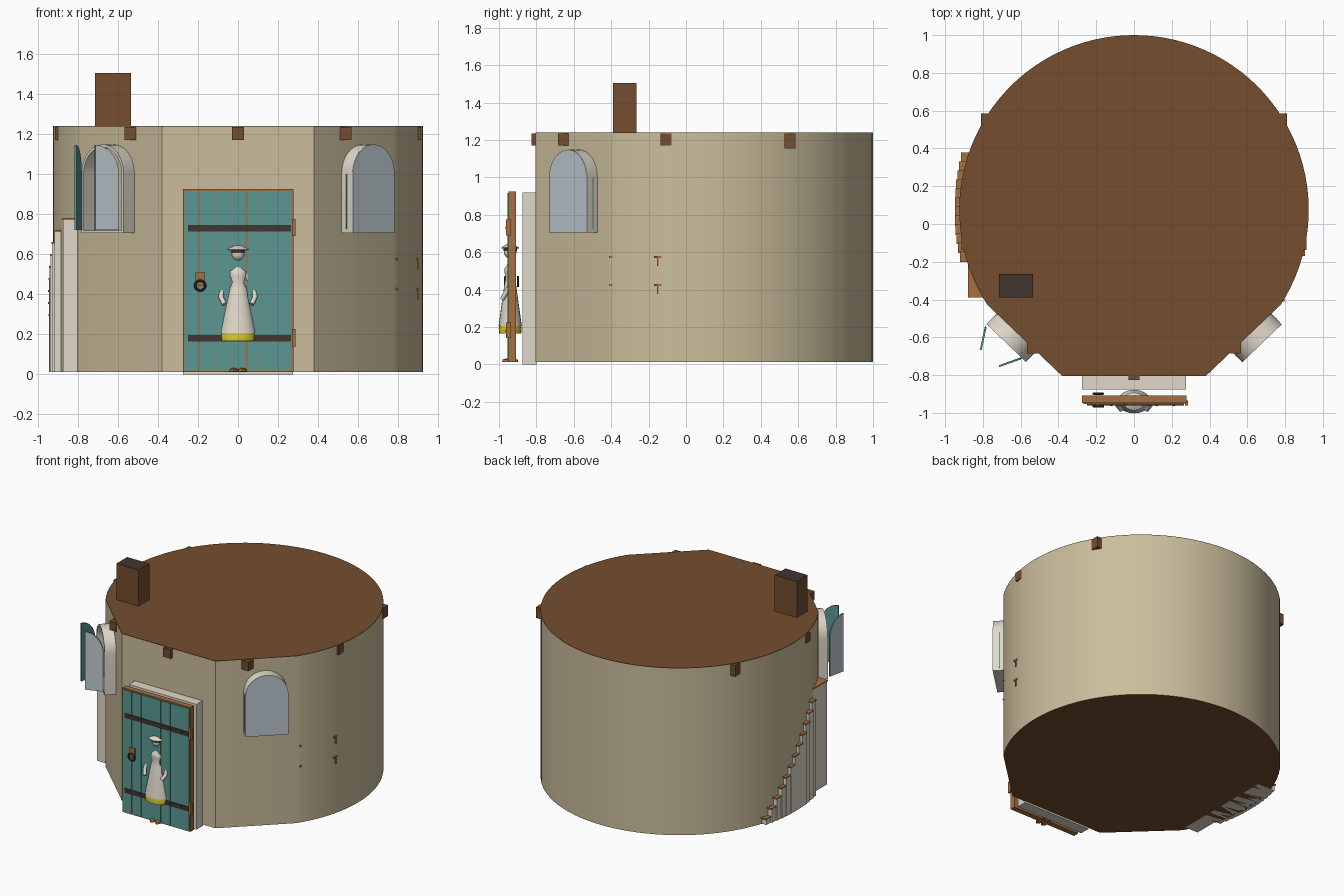
import bpy, bmesh, math
from mathutils import Matrix, Vector

cube = bpy.data.objects.get("Cube")
if cube:
    bpy.data.objects.remove(cube)


def material(name, r, g, b):
    lin = [(c / 255 / 12.92) if c < 10 else ((c / 255 + 0.055) / 1.055) ** 2.4 for c in (r, g, b)] + [1]
    m = bpy.data.materials.new(name)
    m.use_nodes = True
    m.diffuse_color = lin
    m.node_tree.nodes["Principled BSDF"].inputs["Base Color"].default_value = lin
    return m


PLASTER = material("plaster", 203, 190, 156)
BROWN = material("dark brown", 117, 77, 47)
WOOD = material("light wood", 166, 112, 62)
CREAM = material("cream", 224, 217, 202)
TEAL = material("teal paint", 90, 152, 147)
GLASS = material("pale blue", 190, 201, 208)
IRON = material("dark iron", 66, 53, 47)
YELLOW = material("yellow cloth", 215, 205, 45)


def finish(name, bm, mats, smooth=None):
    bmesh.ops.recalc_face_normals(bm, faces=bm.faces)
    me = bpy.data.meshes.new(name)
    bm.to_mesh(me)
    bm.free()
    ob = bpy.data.objects.new(name, me)
    bpy.context.collection.objects.link(ob)
    for m in mats:
        me.materials.append(m)
    if smooth:
        bpy.ops.object.select_all(action='DESELECT')
        ob.select_set(True)
        bpy.context.view_layer.objects.active = ob
        bpy.ops.object.shade_smooth_by_angle(angle=math.radians(smooth))
    return ob


def prism(name, pts, depth, mats, matrix=Matrix(), smooth=None):
    """Extrude an outline; mats = side, far cap, near cap."""
    bm = bmesh.new()
    low = [bm.verts.new((x, y, 0)) for x, y in pts]
    high = [bm.verts.new((x, y, depth)) for x, y in pts]
    for i in range(len(pts)):
        j = (i + 1) % len(pts)
        bm.faces.new((low[i], low[j], high[j], high[i]))
    bm.faces.new(high).material_index = min(1, len(mats) - 1)
    bm.faces.new(low[::-1]).material_index = min(2, len(mats) - 1)
    bm.transform(matrix)
    return finish(name, bm, mats, smooth)


def box(name, lo, hi, *mats):
    (x0, y0, z0), (x1, y1, z1) = lo, hi
    return prism(name, [(x0, y0), (x1, y0), (x1, y1), (x0, y1)], z1 - z0, mats,
                 Matrix.Translation((0, 0, z0)))


def upright(origin, u):
    """Frame whose x runs along u, y points up and z points out of the wall."""
    u = Vector((u[0], u[1], 0)).normalized()
    m = Matrix((u, (0, 0, 1), (u.y, -u.x, 0))).transposed().to_4x4()
    return Matrix.Translation(origin) @ m


def lathe(name, profile, loc, mat, squash=1.0, steps=20):
    bm = bmesh.new()
    vs = [bm.verts.new((r, 0, z)) for r, z in profile]
    es = [bm.edges.new(p) for p in zip(vs, vs[1:])]
    bmesh.ops.spin(bm, geom=vs + es, cent=(0, 0, 0), axis=(0, 0, 1), angle=math.tau, steps=steps)
    bmesh.ops.remove_doubles(bm, verts=bm.verts, dist=1e-5)
    bm.transform(Matrix.Translation(loc) @ Matrix.Diagonal((1, squash, 1, 1)))
    return finish(name, bm, [mat], 40)


# Round house with a flat front and two slanted front walls
CY, R = 0.075, 0.925
a0 = math.radians(-33)
arc = [(R * math.cos(a), CY + R * math.sin(a))
       for a in (a0 + (math.pi - 2 * a0) * i / 72 for i in range(73))]
outline = [(-0.38, -0.805), (0.38, -0.805)] + arc
prism("house_wall", outline, 1.225, [PLASTER, BROWN, BROWN], Matrix.Translation((0, 0, 0.012)), 30)
prism("roof", outline, 0.004, [BROWN], Matrix.Translation((0, 0, 1.236)))

# Chimney and roof beam ends
box("chimney", (-0.715, -0.39, 1.23), (-0.535, -0.265, 1.505), BROWN, IRON)
box("front_beam_end", (-0.03, -0.825, 1.17), (0.03, -0.7, 1.235), BROWN)
for s, side in ((1, "left"), (-1, "right")):
    for label, x, y, z in (("slant", 0.538, -0.655, 1.17), ("side", 0.886, -0.107, 1.17),
                           ("rear", 0.782, 0.555, 1.155)):
        box(f"{side}_{label}_beam_end", (s * x - 0.028, y - 0.03, z), (s * x + 0.028, y + 0.03, 1.235), BROWN)

# Arched windows standing out from the slanted walls
HW, SILL, SPRING = 0.145, 0.705, 1.003


def arch(w, base, n=16):
    return [(-w, base), (w, base)] + [
        (w * math.cos(math.pi * i / n), SPRING + w * math.sin(math.pi * i / n)) for i in range(n + 1)]


for s, side in ((1, "left"), (-1, "right")):
    frame = upright((s * 0.585, -0.535, 0), (0.72, s * 0.69))
    outer, inner = arch(HW, SILL), arch(HW - 0.014, SILL)
    prism(f"{side}_window_frame", outer[1:] + outer[:1] + inner[:1] + inner[:0:-1],
          0.132, [CREAM], frame, 30)
    prism(f"{side}_window_base", [(-HW, SILL), (HW, SILL), (HW, SILL + 0.012), (-HW, SILL + 0.012)],
          0.132, [CREAM], frame)
    prism(f"{side}_window_sill", [(-0.165, 0.698), (0.165, 0.698), (0.165, 0.712), (-0.165, 0.712)],
          0.04, [WOOD], frame)

# Closed shutters on the left window
closed = upright((0.585, -0.535, 0), (0.72, 0.69))
prism("closed_shutter", arch(HW - 0.001, SILL), 0.008, [CREAM, GLASS, TEAL],
      closed @ Matrix.Translation((0, 0, 0.126)), 30)
prism("closed_shutter_edge", [(-0.147, 0.725), (0.147, 0.725), (0.147, 1.0), (-0.147, 1.0)],
      0.007, [TEAL], closed @ Matrix.Translation((0, 0, 0.085)))

# Open shutter leaves on the right window
leaf = [(0, 0.72), (0.125, 0.72)] + [
    (0.125 * (1 - math.cos(t)), SPRING + 0.142 * math.sin(t))
    for t in (math.pi / 2 * (1 - i / 8) for i in range(9))]
prism("open_shutter_outer", leaf, 0.01, [TEAL, GLASS, TEAL], upright((-0.78, -0.545, 0), (-0.21, -0.98)))
prism("open_shutter_inner", leaf, 0.01, [TEAL, TEAL, GLASS], upright((-0.595, -0.715, 0), (-0.94, -0.34)))

# Outside stair that follows the round wall up to a landing
STEPS, Y0, Y1 = 12, 0.37, -0.2
run = (Y0 - Y1) / STEPS
for i in range(STEPS):
    yb = Y0 - i * run
    yf = yb - run
    near = min(max(CY, yf), yb)
    x = -math.sqrt(0.945 ** 2 - (near - CY) ** 2)
    top = 0.06 * (i + 1)
    box(f"step_{i + 1}", (x, yf, 0.012), (-0.77, yb, top - 0.01), CREAM)
    box(f"tread_{i + 1}", (x - 0.003, yf, top - 0.01), (-0.77, yb + 0.008, top), WOOD)
box("landing_base", (-0.875, -0.385, 0.012), (-0.77, -0.2, 0.77), CREAM)
box("landing_top", (-0.88, -0.39, 0.77), (-0.77, -0.19, 0.78), WOOD)

# Small wall brackets
for x, y in ((0.785, -0.39), (0.893, -0.15)):
    for z in (0.575, 0.425):
        box("bracket_bar", (x - 0.04, y - 0.02, z - 0.005), (x + 0.012, y + 0.02, z + 0.005), WOOD)
        box("bracket_post", (x - 0.04, y - 0.004, z - 0.05), (x + 0.012, y + 0.004, z), WOOD)

# Door surround
DW = 0.275
surround = upright((0, -0.80, 0), (1, 0))
prism("door_surround", [(-DW, 0), (-DW, 0.92), (DW, 0.92), (DW, 0), (DW - 0.03, 0),
                        (DW - 0.03, 0.89), (0.03 - DW, 0.89), (0.03 - DW, 0)], 0.075, [CREAM], surround)
box("threshold", (-DW, -0.875, 0), (DW, -0.80, 0.012), CREAM)

# Plank door with straps, hinges and ring knocker
box("door_back", (-DW, -0.948, 0.012), (DW + 0.002, -0.908, 0.925), WOOD)
pw = 2 * DW / 7
for i in range(7):
    x = -DW + i * pw
    left = 0.007 if i in (0, 1, 4) else 0.001
    right = 0.007 if i == 6 else 0.001
    box(f"door_plank_{i + 1}", (x + left, -0.954, 0.02), (x + pw - right, -0.94, 0.916), TEAL)
for z in (0.73, 0.18):
    box("door_strap", (-0.25, -0.96, z - 0.016), (0.265, -0.95, z + 0.016), IRON)
    box("door_hinge", (0.27, -0.962, z - 0.04), (0.287, -0.935, z + 0.045), WOOD)
    for x in (-0.21, -0.12, 0.12, 0.21):
        box("strap_stud", (x - 0.006, -0.964, z - 0.006), (x + 0.006, -0.955, z + 0.006), IRON)
box("knocker_plate", (-0.212, -0.962, 0.44), (-0.166, -0.95, 0.508), WOOD)
for y in (-0.966, -0.898):
    bpy.ops.mesh.primitive_torus_add(location=(-0.189, y, 0.443), rotation=(math.pi / 2, 0, 0),
                                     major_radius=0.025, minor_radius=0.006,
                                     major_segments=20, minor_segments=8)
    bpy.context.object.name = "knocker_ring"
    bpy.context.object.data.materials.append(IRON)

# Standing figure set into the door
FIG = (0, -0.94, 0)
lathe("figure_skirt", [(0, 0.165), (0.084, 0.165), (0.088, 0.19), (0.08, 0.22), (0, 0.22)], FIG, YELLOW, 0.7)
lathe("figure_dress", [(0.089, 0.205), (0.078, 0.26), (0.06, 0.35), (0.044, 0.43), (0.034, 0.46),
                       (0.043, 0.49), (0.042, 0.515), (0.02, 0.535), (0.012, 0.58)], FIG, CREAM, 0.7)
lathe("figure_head", [(0.034 * math.sin(math.pi * i / 8), 0.6 - 0.034 * math.cos(math.pi * i / 8))
                      for i in range(9)], FIG, CREAM)
lathe("figure_hair", [(0.036, 0.605), (0.037, 0.615), (0.028, 0.634), (0, 0.645)], FIG, IRON)
lathe("figure_hat", [(0, 0.645), (0.022, 0.643), (0.056, 0.624), (0.054, 0.62), (0.02, 0.63)], FIG, CREAM, 0.85)
for s, side in ((1, "left"), (-1, "right")):
    cu = bpy.data.curves.new(f"figure_{side}_arm", 'CURVE')
    cu.dimensions, cu.bevel_depth, cu.bevel_resolution, cu.use_fill_caps = '3D', 0.013, 2, True
    sp = cu.splines.new('POLY')
    path = [(0.04, -0.94, 0.5), (0.08, -0.94, 0.42), (0.085, -0.962, 0.385), (0.068, -0.982, 0.35)]
    sp.points.add(len(path) - 1)
    for p, (x, y, z) in zip(sp.points, path):
        p.co = (s * x, y, z, 1)
    cu.materials.append(CREAM)
    bpy.context.collection.objects.link(bpy.data.objects.new(f"figure_{side}_arm", cu))
    lathe(f"figure_{side}_shoe", [(0, 0.012), (0.022, 0.014), (0.02, 0.026), (0, 0.036)],
          (s * 0.022, -0.94, 0), WOOD, 2.0, 12)
